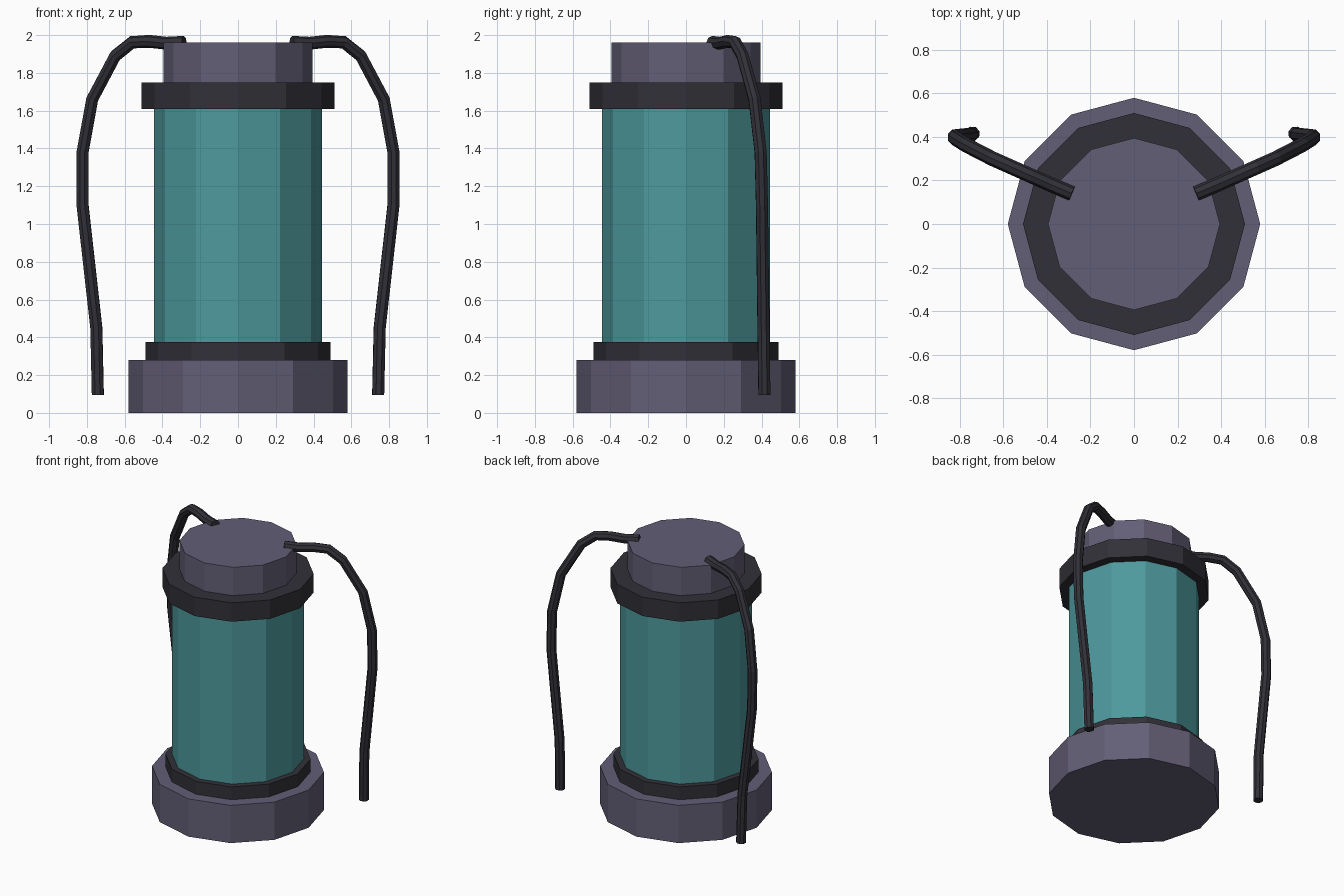
import bpy
import math

if "Cube" in bpy.data.objects:
    bpy.data.objects.remove(bpy.data.objects["Cube"], do_unlink=True)


def material(name, colour):
    mat = bpy.data.materials.new(name)
    mat.use_nodes = True
    rgba = (*colour, 1)
    mat.diffuse_color = rgba
    mat.node_tree.nodes["Principled BSDF"].inputs["Base Color"].default_value = rgba
    return mat


purple = material("grey_purple_metal", (0.125, 0.112, 0.18))
dark = material("dark_rubber", (0.03, 0.03, 0.039))
teal = material("teal_glass", (0.075, 0.32, 0.34))


# Twelve-sided drum with corners on the x and y axes
def drum(name, radius, bottom, top, mat):
    bpy.ops.mesh.primitive_cylinder_add(
        vertices=12, radius=radius, depth=top - bottom,
        location=(0, 0, (top + bottom) / 2))
    obj = bpy.context.object
    obj.name = name
    obj.data.materials.append(mat)
    return obj


drum("base", 0.58, 0, 0.28, purple)
drum("lower_ring", 0.49, 0.28, 0.375, dark)
drum("glass_body", 0.445, 0.375, 1.61, teal)
drum("upper_ring", 0.51, 0.61 + 1, 1.75, dark)
drum("top_cap", 0.395, 1.75, 1.96, purple)

# Hoses rise from the cap, arch outward and hang down beside the body
hose_path = [
    (0.285, 0.14, 1.962), (0.38, 0.18, 1.957), (0.47, 0.22, 1.967),
    (0.56, 0.26, 1.962), (0.65, 0.30, 1.89), (0.772, 0.363, 1.66),
    (0.823, 0.395, 1.38), (0.823, 0.402, 1.10), (0.75, 0.41, 0.45),
    (0.742, 0.415, 0.095),
]


def hose(name, side):
    curve = bpy.data.curves.new(name, "CURVE")
    curve.dimensions = "3D"
    curve.bevel_depth = 0.034
    curve.bevel_resolution = 2
    curve.use_fill_caps = True
    spline = curve.splines.new("POLY")
    spline.points.add(len(hose_path) - 1)
    for point, (x, y, z) in zip(spline.points, hose_path):
        point.co = (side * x, y, z, 1)
    spline.use_smooth = False
    curve.materials.append(dark)
    obj = bpy.data.objects.new(name, curve)
    bpy.context.collection.objects.link(obj)
    bpy.ops.object.select_all(action="DESELECT")
    obj.select_set(True)
    bpy.context.view_layer.objects.active = obj
    bpy.ops.object.convert(target="MESH")


hose("left_hose", 1)
hose("right_hose", -1)
